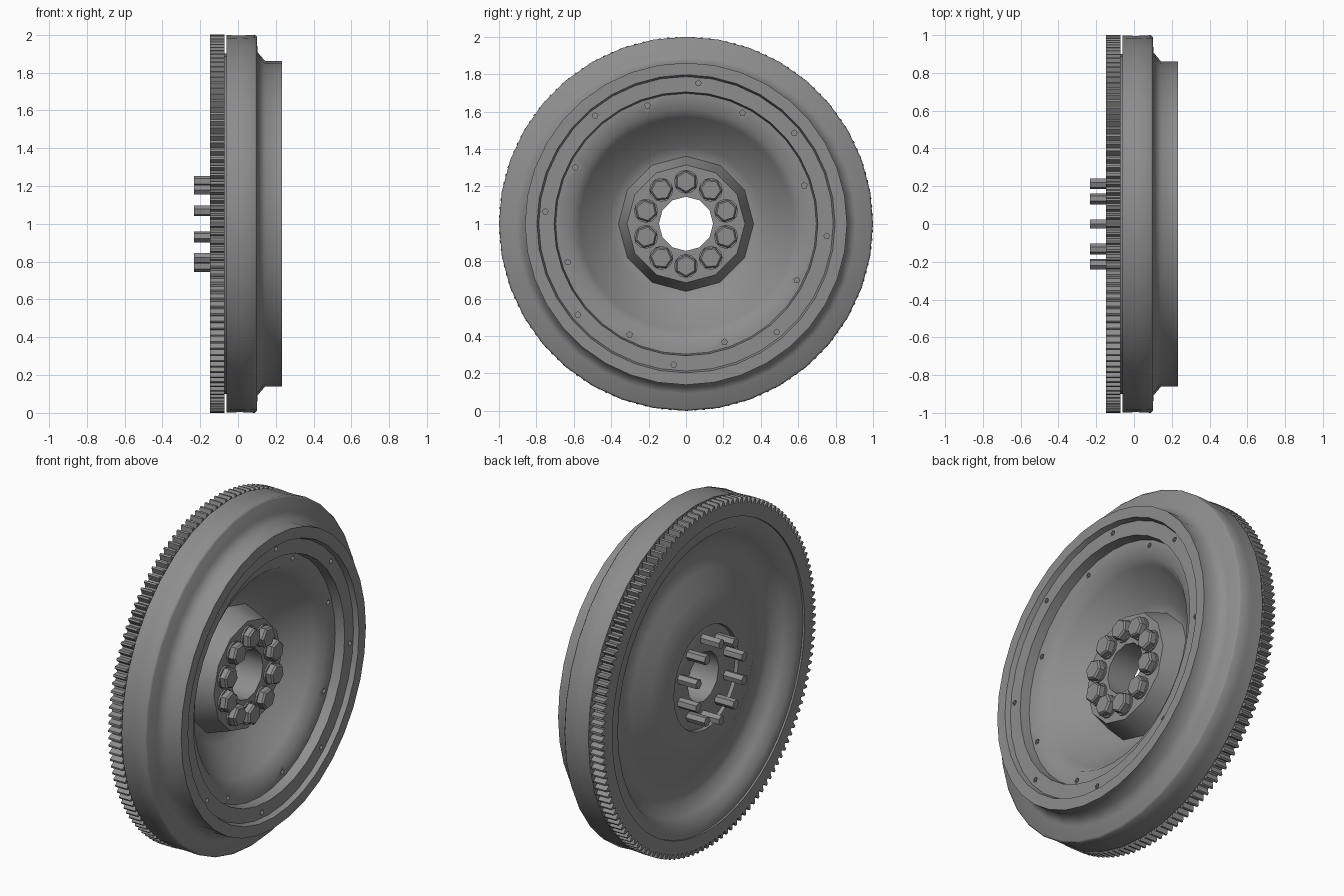
import bpy, bmesh
from math import cos, sin, pi, radians

cube = bpy.data.objects.get("Cube")
if cube:
    bpy.data.objects.remove(cube)

steel = bpy.data.materials.new("steel_grey")
steel.use_nodes = True
GREY = (0.27, 0.27, 0.27, 1)
steel.diffuse_color = GREY
steel.node_tree.nodes["Principled BSDF"].inputs["Base Color"].default_value = GREY


def lathe(bm, profile, sides, cy=0, cz=1, closed=True, start=pi / 2, scale=None):
    """Spin (x, radius) points round an axis parallel to x."""
    rings = []
    for k in range(sides):
        a = start + 2 * pi * k / sides
        ring = []
        for x, r in profile:
            if scale:
                r = scale(k, r)
            ring.append(bm.verts.new((x, cy + r * cos(a), cz + r * sin(a))))
        rings.append(ring)
    count = len(profile)
    for k in range(sides):
        a, b = rings[k], rings[(k + 1) % sides]
        for i in range(count if closed else count - 1):
            j = (i + 1) % count
            bm.faces.new((a[i], a[j], b[j], b[i]))
    if not closed:
        bm.faces.new([r[0] for r in rings])
        bm.faces.new([r[-1] for r in rings])


def finish(name, bm):
    bmesh.ops.recalc_face_normals(bm, faces=bm.faces[:])
    mesh = bpy.data.meshes.new(name)
    bm.to_mesh(mesh)
    bm.free()
    mesh.materials.append(steel)
    obj = bpy.data.objects.new(name, mesh)
    bpy.context.collection.objects.link(obj)
    return obj


def activate(obj):
    bpy.ops.object.select_all(action='DESELECT')
    obj.select_set(True)
    bpy.context.view_layer.objects.active = obj


def smooth(obj, angle):
    activate(obj)
    bpy.ops.object.shade_smooth_by_angle(angle=radians(angle))


# Dished wheel body: rim, stepped ledges, web and rear flange
body_profile = [
    (-.061, .998), (.015, .996), (.09, 1.0), (.1, .99), (.103, .908), (.143, .861),
    (.232, .861), (.232, .797), (.203, .787), (.203, .705), (.147, .697), (.143, .612),
    (.09, .57), (.01, .485), (-.05, .41), (-.077, .36), (-.077, .29),
    (-.132, .30), (-.132, .38), (-.105, .48), (-.055, .59), (-.03, .66),
    (-.04, .73), (-.085, .79), (-.136, .83), (-.136, .90), (-.061, .90),
]
bm = bmesh.new()
lathe(bm, body_profile, 36)
body = finish("wheel_body", bm)

# Small pits drilled in the two ledges
bm = bmesh.new()
for k in range(8):
    for x, r, offset in ((.203, .755, -5), (.146, .665, 18)):
        a = radians(offset + 45 * k)
        lathe(bm, [(x - .02, .016), (x + .02, .016)], 5, r * cos(a), 1 + r * sin(a), False)
cutter = finish("pit_cutter", bm)
cutter.hide_render = True
activate(body)
mod = body.modifiers.new("pits", 'BOOLEAN')
mod.operation, mod.object, mod.solver = 'DIFFERENCE', cutter, 'EXACT'
bpy.ops.object.modifier_apply(modifier=mod.name)
bpy.data.objects.remove(cutter)
smooth(body, 55)

# Toothed ring behind the rim
TEETH = 140
bm = bmesh.new()
lathe(bm, [(-.147, .895), (-.147, 1), (-.072, 1), (-.072, .895)], TEETH * 4,
      scale=lambda k, r: .97 if r == 1 and k % 4 > 1 else r)
finish("ring_gear", bm)

# Raised hub with the central bore
bm = bmesh.new()
lathe(bm, [(-.112, .145), (.062, .145), (.062, .315), (-.087, .365), (-.112, .31)], 12)
smooth(finish("hub", bm), 32)

# Ring of hexagonal bolts passing through the hub
BOLTS = 10
for k in range(BOLTS):
    a = pi / 2 + 2 * pi * k / BOLTS
    y, z = .225 * cos(a), 1 + .225 * sin(a)
    bm = bmesh.new()
    lathe(bm, [(.06, .064), (.072, .064)], 12, y, z, False)
    lathe(bm, [(.07, .061), (.102, .061), (.112, .052)], 6, y, z, False, start=a)
    lathe(bm, [(-.232, .029), (.062, .029)], 6, y, z, False, start=a)
    finish(f"hub_bolt_{k + 1}", bm)
